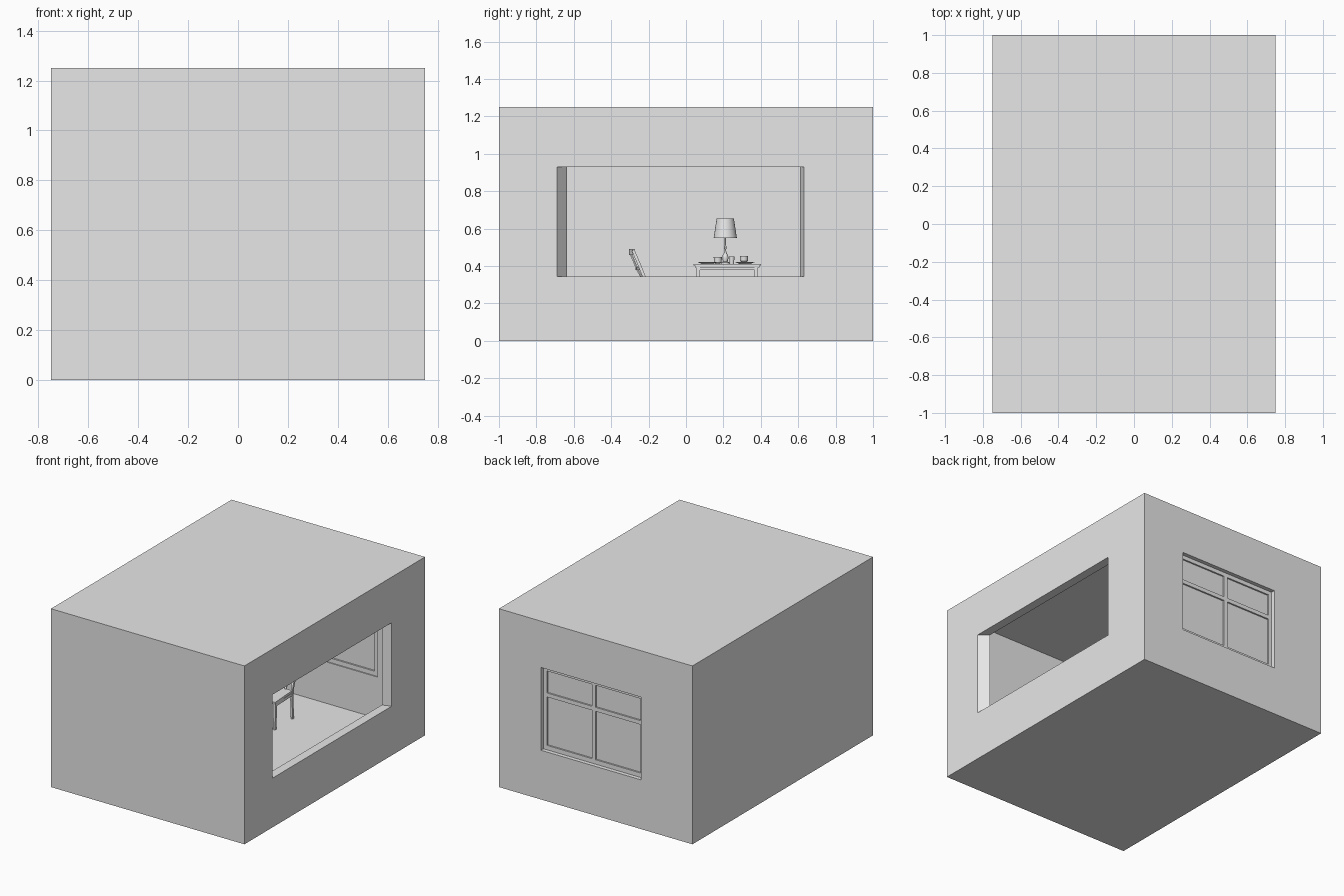
import bpy, bmesh, math
from mathutils import Vector

if "Cube" in bpy.data.objects:
    bpy.data.objects.remove(bpy.data.objects["Cube"])

grey = bpy.data.materials.new("light_grey")
grey.diffuse_color = (0.8, 0.8, 0.8, 1)
grey.use_nodes = True
grey.node_tree.nodes["Principled BSDF"].inputs["Base Color"].default_value = grey.diffuse_color


def finish(name, bm, smooth=False):
    bmesh.ops.recalc_face_normals(bm, faces=bm.faces)
    me = bpy.data.meshes.new(name)
    bm.to_mesh(me)
    bm.free()
    ob = bpy.data.objects.new(name, me)
    bpy.context.collection.objects.link(ob)
    me.materials.append(grey)
    if smooth:
        bpy.ops.object.select_all(action='DESELECT')
        ob.select_set(True)
        bpy.context.view_layer.objects.active = ob
        bpy.ops.object.shade_smooth_by_angle()
    return ob


def prism(name, pts, z0, z1):
    bm = bmesh.new()
    f = bm.faces.new([bm.verts.new((x, y, z0)) for x, y in pts])
    ext = bmesh.ops.extrude_face_region(bm, geom=[f])
    for v in ext["geom"]:
        if isinstance(v, bmesh.types.BMVert):
            v.co.z = z1
    return finish(name, bm)


def box(name, x0, x1, y0, y1, z0, z1):
    return prism(name, [(x0, y0), (x1, y0), (x1, y1), (x0, y1)], z0, z1)


def lathe(name, profile, x, y, z, n=24):
    bm = bmesh.new()
    rings = []
    for r, h in profile:
        rings.append([bm.verts.new((x + r * math.cos(2 * math.pi * i / n),
                                    y + r * math.sin(2 * math.pi * i / n), z + h)) for i in range(n)])
    for a, b in zip(rings, rings[1:]):
        for i in range(n):
            j = (i + 1) % n
            bm.faces.new((a[i], a[j], b[j], b[i]))
    if profile[0][0] > 0.001:
        bm.faces.new(rings[0])
    return finish(name, bm, True)


def rod(name, pts, w, d):
    # bar of rectangular section w (x or y) by d, swept along points
    bm = bmesh.new()
    rings = []
    pts = [Vector(p) for p in pts]
    for i, p in enumerate(pts):
        t = (pts[min(i + 1, len(pts) - 1)] - pts[max(i - 1, 0)]).normalized()
        side = Vector((1, 0, 0)) if abs(t.x) < 0.7 else Vector((0, 1, 0))
        other = t.cross(side).normalized()
        rings.append([bm.verts.new(p + side * w / 2 * a + other * d / 2 * b)
                      for a, b in ((-1, -1), (1, -1), (1, 1), (-1, 1))])
    for a, b in zip(rings, rings[1:]):
        for i in range(4):
            j = (i + 1) % 4
            bm.faces.new((a[i], a[j], b[j], b[i]))
    bm.faces.new(rings[0])
    bm.faces.new(rings[-1])
    return finish(name, bm)


# room shell with a splayed side opening and a rear window opening
T = 0.0625
room = box("room_walls", -0.75, 0.75, -1, 1, 0, 1.25)
cutters = [
    box("inside_cutter", -0.75 + T, 0.75 - T, -1 + T, 1 - T, 0.055, 1.25 - T),
    prism("opening_cutter", [(0.62, -0.585), (0.81, -0.735), (0.81, 0.65), (0.62, 0.59)], 0.345, 0.93),
    box("window_cutter", -0.353, 0.424, 0.9, 1.1, 0.345, 0.925),
]
# set the splay exactly: inner edge and outer edge extended along the same line
for v in cutters[1].data.vertices:
    left = v.co.y < 0
    k = (0.75 - v.co.x) / T
    v.co.y = -0.69 + 0.053 * k if left else 0.63 - 0.02 * k
bpy.context.view_layer.objects.active = room
for c in cutters:
    c.hide_render = True
    m = room.modifiers.new("cut", 'BOOLEAN')
    m.operation = 'DIFFERENCE'
    m.solver = 'EXACT'
    m.object = c
    bpy.ops.object.modifier_apply(modifier=m.name)
for c in cutters:
    bpy.data.objects.remove(c)

# rear window frame, bars and panes
wy0, wy1 = 0.945, 0.972
for nm, x0, x1 in (("left_frame", -0.353, -0.327), ("right_frame", 0.398, 0.424), ("mullion", 0.021, 0.05)):
    box("window_" + nm, x0, x1, wy0, wy1, 0.345, 0.925)
for nm, z0, z1 in (("sill", 0.345, 0.376), ("transom", 0.715, 0.743), ("head", 0.897, 0.925)):
    for x0, x1 in ((-0.327, 0.021), (0.05, 0.398)):
        box("window_" + nm, x0, x1, wy0, wy1, z0, z1)
for x0, x1 in ((-0.327, 0.021), (0.05, 0.398)):
    for z0, z1 in ((0.376, 0.715), (0.743, 0.897)):
        box("window_pane", x0, x1, 0.956, 0.961, z0, z1)

# table
CY, F = 0.215, 0.055
TX0, TX1 = -0.55, -0.005
box("table_top", TX0, TX1, 0.04, 0.40, 0.402, 0.412)
box("table_top_edge", TX0 + 0.008, TX1 - 0.008, 0.048, 0.392, 0.393, 0.402)
for x in (TX0 + 0.025, TX1 - 0.025):
    for y in (0.064, 0.376):
        box("table_leg", x - 0.01, x + 0.01, y - 0.01, y + 0.01, F, 0.393)
    box("table_apron", x - 0.005, x + 0.005, 0.074, 0.366, 0.378, 0.393)
for y in (0.064, 0.376):
    box("table_apron", TX0 + 0.035, TX1 - 0.035, y - 0.005, y + 0.005, 0.378, 0.393)

# lamp
LX, LY = -0.277, 0.21
lathe("lamp_base", [(0.024, 0), (0.024, 0.006), (0.012, 0.012), (0.017, 0.03), (0.015, 0.045), (0.006, 0.06),
                    (0.004, 0.075), (0.008, 0.09), (0.003, 0.1), (0.003, 0.15)], LX, LY, 0.412)
lathe("lamp_shade", [(0.062, 0), (0.046, 0.105), (0.044, 0.105), (0.06, 0), (0.062, 0)], LX, LY, 0.55)

# place settings
cup = [(0.012, 0), (0.02, 0.008), (0.022, 0.036), (0.02, 0.036), (0.018, 0.01), (0.0, 0.005)]
plate = [(0.03, 0), (0.05, 0.008), (0.05, 0.01), (0.03, 0.004), (0.0, 0.004)]
for x in (-0.115, -0.42):
    for s in (-1, 1):
        lathe("plate", plate, x, CY + s * 0.1, 0.412)
    lathe("cup", cup, x - 0.06, 0.17, 0.412)
    lathe("mug", cup, x + 0.06, 0.31, 0.418)
    lathe("glass", [(0.012, 0), (0.014, 0.04), (0.012, 0.04), (0.01, 0.004), (0.0, 0.004)], x + 0.03, 0.245, 0.412, 16)


# chairs: d is the distance from the table middle, s the side
def chair(cx, s):
    def P(x, d, z):
        return (cx + x, CY + s * d, z)
    hb, hf = 0.098, 0.112
    seat = [(-hf, 0.2), (hf, 0.2), (hb, 0.41), (-hb, 0.41)]
    prism("chair_seat", [(cx + x, CY + s * d) for x, d in seat], 0.238, 0.252)
    for m in (-1, 1):
        rod("chair_back_leg", [P(m * hb, 0.412, F), P(m * hb, 0.405, 0.2), P(m * hb, 0.415, 0.28),
                               P(m * hb, 0.44, 0.345), P(m * hb, 0.47, 0.42), P(m * hb, 0.498, 0.485)], 0.014, 0.016)
        rod("chair_front_leg", [P(m * (hf - 0.012), 0.213, F), P(m * (hf - 0.008), 0.211, 0.15),
                                P(m * (hf - 0.008), 0.211, 0.24)], 0.016, 0.016)
        rod("chair_side_rail", [P(m * (hf - 0.008), 0.212, 0.228), P(m * hb, 0.405, 0.228)], 0.01, 0.02)
    # bowed crest and lower back rail, joined by slats
    for nm, d, z, h in (("crest", 0.494, 0.475, 0.03), ("lower", 0.457, 0.385, 0.014)):
        pts = [P(hb * k / 4, d + 0.022 * (1 - (k / 4) ** 2), z) for k in range(-4, 5)]
        rod("chair_" + nm + "_rail", pts, 0.01, h)
    for k in (-0.5, 0, 0.5):
        b = 0.022 * (1 - k * k)
        rod("chair_slat", [P(hb * k, 0.404, 0.25), P(hb * k, 0.457 + b, 0.385), P(hb * k, 0.492 + b, 0.47)], 0.012, 0.007)


for x in (-0.115, -0.42):
    for s in (-1, 1):
        chair(x, s)
